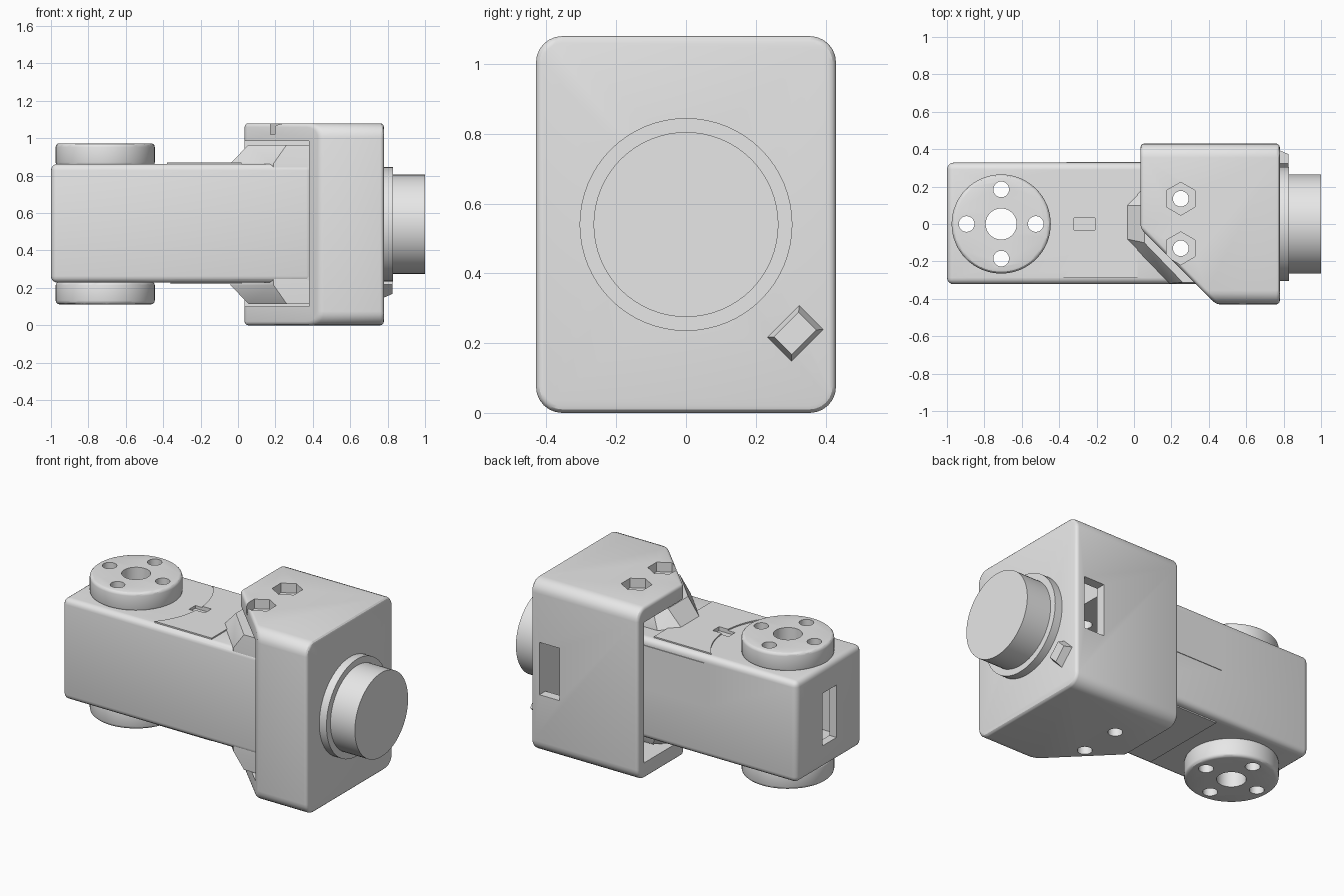
import bpy, bmesh, math
from mathutils import Matrix, Vector

cube = bpy.data.objects.get("Cube")
if cube:
    bpy.data.objects.remove(cube, do_unlink=True)

grey = bpy.data.materials.new("plain_grey")
grey.use_nodes = True
grey.diffuse_color = (0.8, 0.8, 0.8, 1)
grey.node_tree.nodes["Principled BSDF"].inputs["Base Color"].default_value = (0.8, 0.8, 0.8, 1)

MID = 0.54          # height of the joint axes
PIVOT = -0.71       # x of the arm's vertical axis


def finish(name, bm):
    bmesh.ops.recalc_face_normals(bm, faces=bm.faces)
    mesh = bpy.data.meshes.new(name)
    bm.to_mesh(mesh)
    bm.free()
    mesh.materials.append(grey)
    obj = bpy.data.objects.new(name, mesh)
    bpy.context.collection.objects.link(obj)
    return obj


def block_bm(lo, hi):
    lo, hi = Vector(lo), Vector(hi)
    bm = bmesh.new()
    bmesh.ops.create_cube(bm, size=1)
    for v in bm.verts:
        v.co = Vector([(c + 0.5) * (h - l) + l for c, l, h in zip(v.co, lo, hi)])
    return bm


def block(name, lo, hi):
    return finish(name, block_bm(lo, hi))


def bevel(bm, edges, width, segments=4):
    bmesh.ops.bevel(bm, geom=edges, offset=width, segments=segments,
                    profile=0.5, affect='EDGES', clamp_overlap=True)


def sharp(bm):
    return [e for e in bm.edges if e.calc_face_angle(0) > math.radians(40)]


def cylinder(name, center, radius, depth, axis='Z', sides=64, soft=0):
    bm = bmesh.new()
    bmesh.ops.create_cone(bm, cap_ends=True, segments=sides, radius1=radius,
                          radius2=radius, depth=depth)
    if soft:
        bevel(bm, sharp(bm), soft, 3)
    turn = Matrix.Rotation(math.pi / 2, 4, 'Y') if axis == 'X' else Matrix()
    bm.transform(Matrix.Translation(center) @ turn)
    return finish(name, bm)


def hull(name, points):
    bm = bmesh.new()
    for p in points:
        bm.verts.new(p)
    out = bmesh.ops.convex_hull(bm, input=bm.verts)
    junk = [g for g in out["geom_interior"] if isinstance(g, bmesh.types.BMVert)]
    bmesh.ops.delete(bm, geom=junk, context='VERTS')
    bmesh.ops.dissolve_limit(bm, angle_limit=0.01, verts=bm.verts, edges=bm.edges)
    return finish(name, bm)


def combine(obj, tools, op='DIFFERENCE'):
    for tool in tools:
        mod = obj.modifiers.new("combine", 'BOOLEAN')
        mod.operation, mod.solver, mod.object = op, 'EXACT', tool
        bpy.context.view_layer.objects.active = obj
        bpy.ops.object.modifier_apply(modifier=mod.name)
        bpy.data.objects.remove(tool, do_unlink=True)


def bolt_drills(center, depth, axis):
    # one centre bore and four screw holes
    drills = [cylinder("drill", center, 0.083, depth, axis)]
    for i in range(4):
        a, b = 0.185 * math.cos(i * math.pi / 2), 0.185 * math.sin(i * math.pi / 2)
        offset = Vector((0, a, b)) if axis == 'X' else Vector((a, b, 0))
        drills.append(cylinder("drill", Vector(center) + offset, 0.042, depth, axis, 32))
    return drills


# Housing: block with a diagonal corner and rounded edges
bm = block_bm((0.035, -0.43, 0), (0.78, 0.43, 1.08))
bmesh.ops.bisect_plane(bm, geom=bm.verts[:] + bm.edges[:] + bm.faces[:], dist=1e-5,
                       plane_co=(0.035, -0.025, 0), plane_no=(-1, -1, 0), clear_outer=True)
bmesh.ops.holes_fill(bm, edges=bm.edges)
bmesh.ops.recalc_face_normals(bm, faces=bm.faces)
along_x = [e for e in bm.edges
           if abs((e.verts[0].co - e.verts[1].co).normalized().x) > 0.99]
bevel(bm, along_x, 0.075, 6)
bevel(bm, sharp(bm), 0.02, 3)
housing = finish("housing", bm)
cuts = [block("cut", (-0.2, -0.6, 0.1), (0.35, 0.37, 0.985)),
        block("cut", (0.3, -0.37, 0.1), (0.72, 0.37, 0.985)),
        block("cut", (0.58, 0.3, 0.37), (0.72, 0.5, 0.7))]
for y in (-0.13, 0.135):
    cuts.append(cylinder("cut", (0.25, y, 1.08), 0.088, 0.12, 'Z', 6))
    cuts.append(cylinder("cut", (0.25, y, MID), 0.042, 1.4, 'Z', 32))
combine(housing, cuts + bolt_drills((0.8, 0, MID), 0.3, 'X'))

# Output disc and its collar on the housing
collar = cylinder("output_collar", (0.80, 0, MID), 0.305, 0.06, 'X')
combine(collar, [cylinder("cut", (0.80, 0, MID), 0.25, 0.2, 'X')])
output = cylinder("output_disc", (0.89, 0, MID), 0.265, 0.22, 'X')
combine(output, bolt_drills((0.9, 0, MID), 0.5, 'X'))

# Raised stop beside the collar
turn = Matrix.Translation((0, 0.313, 0.228)) @ Matrix.Rotation(math.radians(45), 4, 'X')
stop = hull("output_stop", [turn @ Vector((x, sy * a, sz * b))
                            for x, a, b in ((0.775, 0.066, 0.05), (0.825, 0.05, 0.036))
                            for sy in (-1, 1) for sz in (-1, 1)])

# Arm: rounded block
bm = block_bm((-1, -0.322, 0.228), (0.4, 0.328, 0.863))
bevel(bm, bm.edges[:], 0.035, 4)
arm = finish("arm", bm)

# Neck: flares above and below the arm inside the housing
wide = [(-0.04, -0.08), (-0.04, 0.1), (0.06, 0.2), (0.4, 0.2), (0.4, -0.318), (0.19, -0.318)]
slim = [(0.055, -0.1), (0.055, 0.1), (0.12, 0.16), (0.39, 0.16), (0.39, -0.312), (0.26, -0.312)]
neck = hull("neck", [(x, y, MID + s * h) for s in (-1, 1)
                     for ring, h in ((wide, 0.325), (slim, 0.425)) for x, y in ring])

# Thin covers on the arm, the upper one with an arc-shaped edge
arc = [(PIVOT + 0.44 * math.cos(a), 0.44 * math.sin(a))
       for a in (math.asin(0.29 / 0.44) * i / 12 for i in range(-12, 13))]
bm = bmesh.new()
outline = arc + [(0.02, 0.29), (0.02, -0.29)]
face = bm.faces.new([bm.verts.new((x, y, 0.85)) for x, y in outline])
up = bmesh.ops.extrude_face_region(bm, geom=[face])["geom"]
bmesh.ops.translate(bm, vec=(0, 0, 0.021),
                    verts=[g for g in up if isinstance(g, bmesh.types.BMVert)])
upper_cover = finish("upper_cover", bm)
lower_cover = block("lower_cover", (-0.36, -0.285, 0.22), (0.02, 0.285, 0.24))
side_cover = block("side_cover", (-0.36, 0.32, 0.54), (0.1, 0.332, 0.82))
combine(arm, [neck, upper_cover, lower_cover, side_cover], 'UNION')

# Hollow the arm, open its end window, slot and bolt holes
cuts = [block("cut", (-0.95, -0.27, 0.28), (0.6, 0.275, 0.81)),
        block("cut", (-1.2, -0.07, 0.37), (-0.9, 0.07, 0.7)),
        block("cut", (-0.32, -0.032, 0.845), (-0.208, 0.032, 1))]
cuts += [cylinder("cut", (0.25, y, MID), 0.042, 1.4, 'Z', 32) for y in (-0.13, 0.135)]
combine(arm, cuts + bolt_drills((PIVOT, 0, MID), 1.4, 'Z'))

# Pivot discs above and below the arm
discs = []
for name, z in (("upper_pivot_disc", 0.912), ("lower_pivot_disc", 0.173)):
    disc = cylinder(name, (PIVOT, 0, z), 0.265, 0.122, 'Z', 64, 0.02)
    combine(disc, bolt_drills((PIVOT, 0, z), 0.5, 'Z'))
    discs.append(disc)

# Smooth the rounded parts, keeping edges sharp
for obj in [housing, collar, output, arm] + discs:
    bpy.ops.object.select_all(action='DESELECT')
    obj.select_set(True)
    bpy.context.view_layer.objects.active = obj
    bpy.ops.object.shade_smooth_by_angle(angle=math.radians(30))
